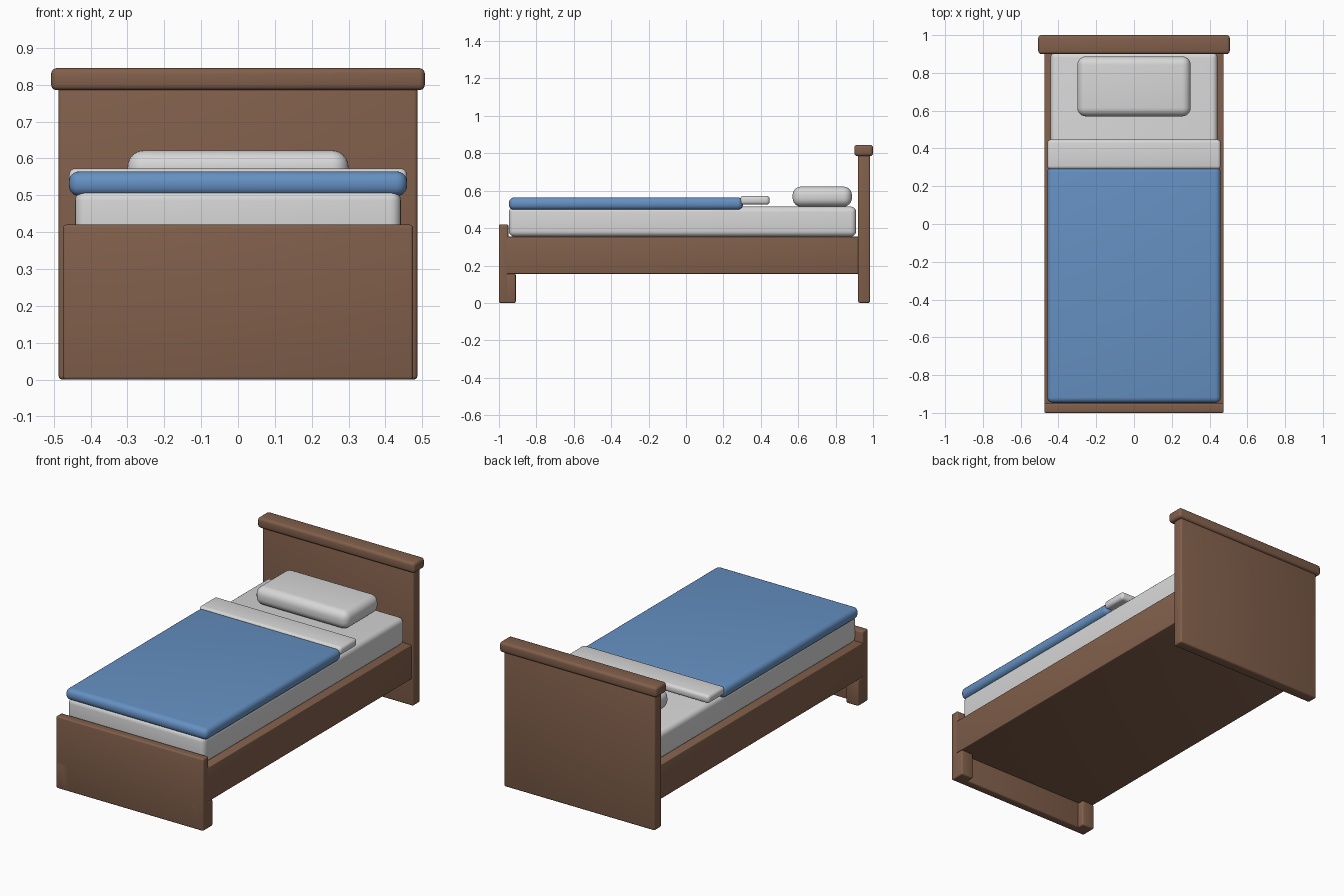
import bpy
import math

if "Cube" in bpy.data.objects:
    bpy.data.objects.remove(bpy.data.objects["Cube"])


def material(name, rgb):
    m = bpy.data.materials.new(name)
    m.diffuse_color = (*rgb, 1.0)
    m.use_nodes = True
    m.node_tree.nodes["Principled BSDF"].inputs["Base Color"].default_value = m.diffuse_color
    return m


wood = material("brown wood", (0.22, 0.115, 0.07))
linen = material("white linen", (0.68, 0.68, 0.68))
blue = material("blue cloth", (0.13, 0.28, 0.54))


def box(name, x, y, z, mat, bevel, segments=3):
    """Rounded box from its (min, max) range on each axis."""
    ranges = (x, y, z)
    bpy.ops.mesh.primitive_cube_add(size=1, location=[(a + b) / 2 for a, b in ranges])
    ob = bpy.context.object
    ob.name = ob.data.name = name
    ob.scale = [b - a for a, b in ranges]
    bpy.ops.object.transform_apply(location=False, rotation=False, scale=True)
    ob.data.materials.append(mat)
    mod = ob.modifiers.new("rounding", 'BEVEL')
    mod.width = bevel
    mod.segments = segments
    mod.limit_method = 'NONE'
    bpy.ops.object.modifier_apply(modifier=mod.name)
    bpy.ops.object.shade_smooth_by_angle(angle=math.radians(40))
    return ob


# Wooden frame
box("headboard", (-0.487, 0.487), (0.92, 0.985), (0, 0.80), wood, 0.01)
box("headboard_cap", (-0.507, 0.507), (0.9, 1.0), (0.785, 0.845), wood, 0.015)
box("footboard", (-0.475, 0.475), (-1.0, -0.95), (0, 0.42), wood, 0.008)
box("bed_base", (-0.475, 0.475), (-0.965, 0.93), (0.155, 0.355), wood, 0.004)
for side, x in (("left", (-0.475, -0.395)), ("right", (0.395, 0.475))):
    box(f"front_leg_{side}", x, (-1.0, -0.91), (0, 0.156), wood, 0.008)

# Bedding
box("mattress", (-0.442, 0.442), (-0.947, 0.91), (0.355, 0.515), linen, 0.03, 5)
box("pillow", (-0.3, 0.3), (0.57, 0.887), (0.515, 0.622), linen, 0.045, 6)
box("folded_sheet", (-0.459, 0.459), (0.29, 0.447), (0.525, 0.573), linen, 0.018, 4)
box("blanket", (-0.459, 0.459), (-0.947, 0.305), (0.497, 0.565), blue, 0.03, 5)
